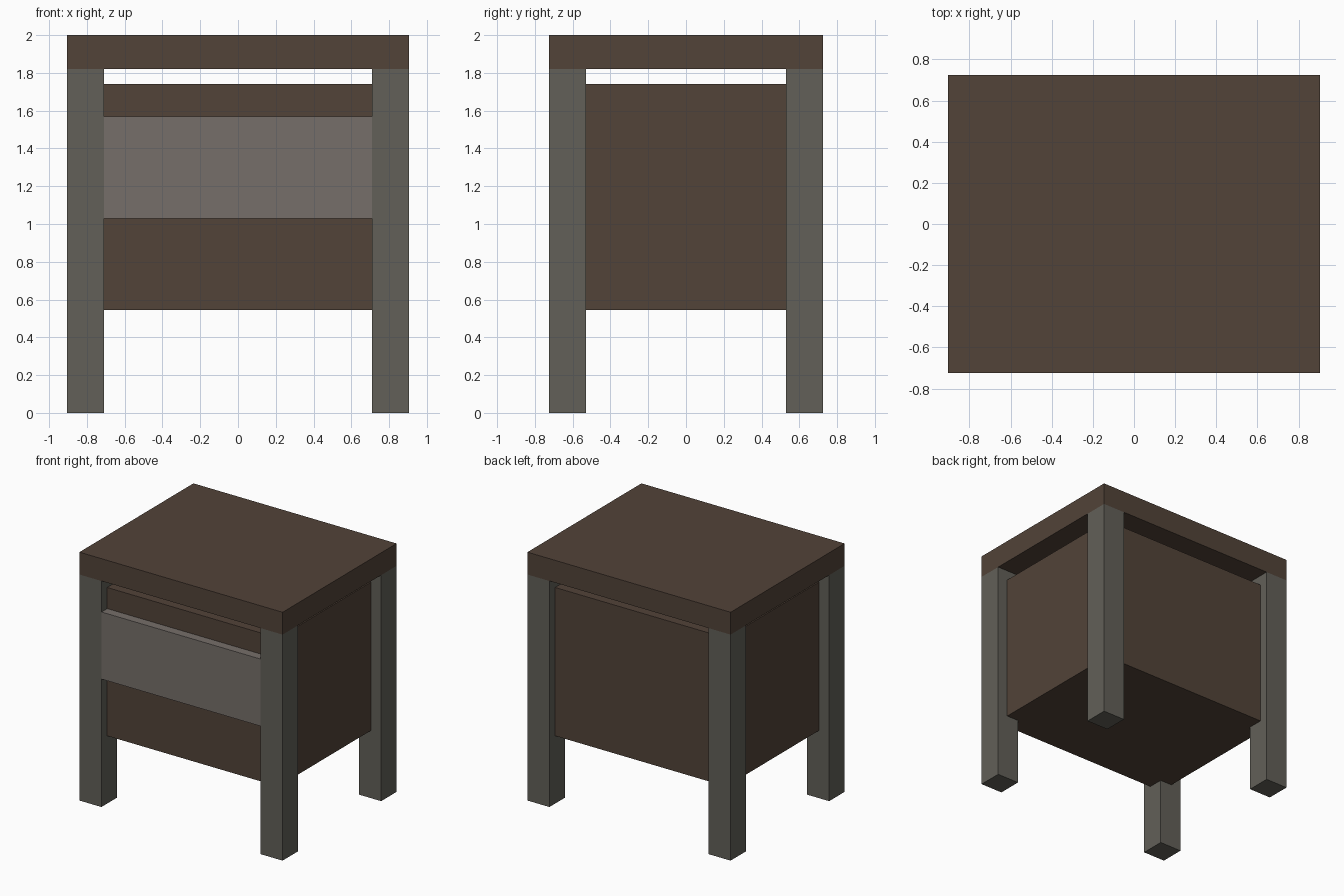
import bpy
import bmesh
from mathutils import Vector

if "Cube" in bpy.data.objects:
    bpy.data.objects.remove(bpy.data.objects["Cube"])


def material(name, rgb):
    mat = bpy.data.materials.new(name)
    mat.diffuse_color = (*rgb, 1.0)
    mat.use_nodes = True
    mat.node_tree.nodes["Principled BSDF"].inputs["Base Color"].default_value = mat.diffuse_color
    return mat


def box(name, lo, hi, mat):
    """Axis-aligned box between two opposite corners, origin at its centre."""
    lo, hi = Vector(lo), Vector(hi)
    bm = bmesh.new()
    bmesh.ops.create_cube(bm, size=1.0)
    bmesh.ops.scale(bm, vec=hi - lo, verts=bm.verts)
    mesh = bpy.data.meshes.new(name)
    bm.to_mesh(mesh)
    bm.free()
    mesh.materials.append(mat)
    obj = bpy.data.objects.new(name, mesh)
    obj.location = (lo + hi) / 2
    bpy.context.collection.objects.link(obj)
    return obj


wood = material("dark_wood", (0.084, 0.056, 0.040))
leg_grey = material("leg_grey", (0.122, 0.117, 0.098))
drawer_grey = material("drawer_grey", (0.181, 0.159, 0.144))

X, Y = 0.905, 0.725          # half width and half depth
LEG = 0.196                  # leg thickness
TOP_Z = 1.82                 # underside of the table top

# Table top
box("table_top", (-X, -Y, TOP_Z), (X, Y, 2.0), wood)

# Cabinet body, its corners set into the legs
box("cabinet_body", (-0.815, -0.652, 0.545), (0.815, 0.652, 1.74), wood)

# Drawer front, almost flush with the leg fronts
box("drawer_front", (-0.79, -Y + 0.001, 1.03), (0.79, -0.58, 1.57), drawer_grey)

# Four square legs
for side, sx in (("left", -1), ("right", 1)):
    for end, sy in (("front", -1), ("back", 1)):
        cx, cy, h = sx * (X - LEG / 2), sy * (Y - LEG / 2), LEG / 2
        box(f"{end}_{side}_leg", (cx - h, cy - h, 0), (cx + h, cy + h, TOP_Z), leg_grey)
